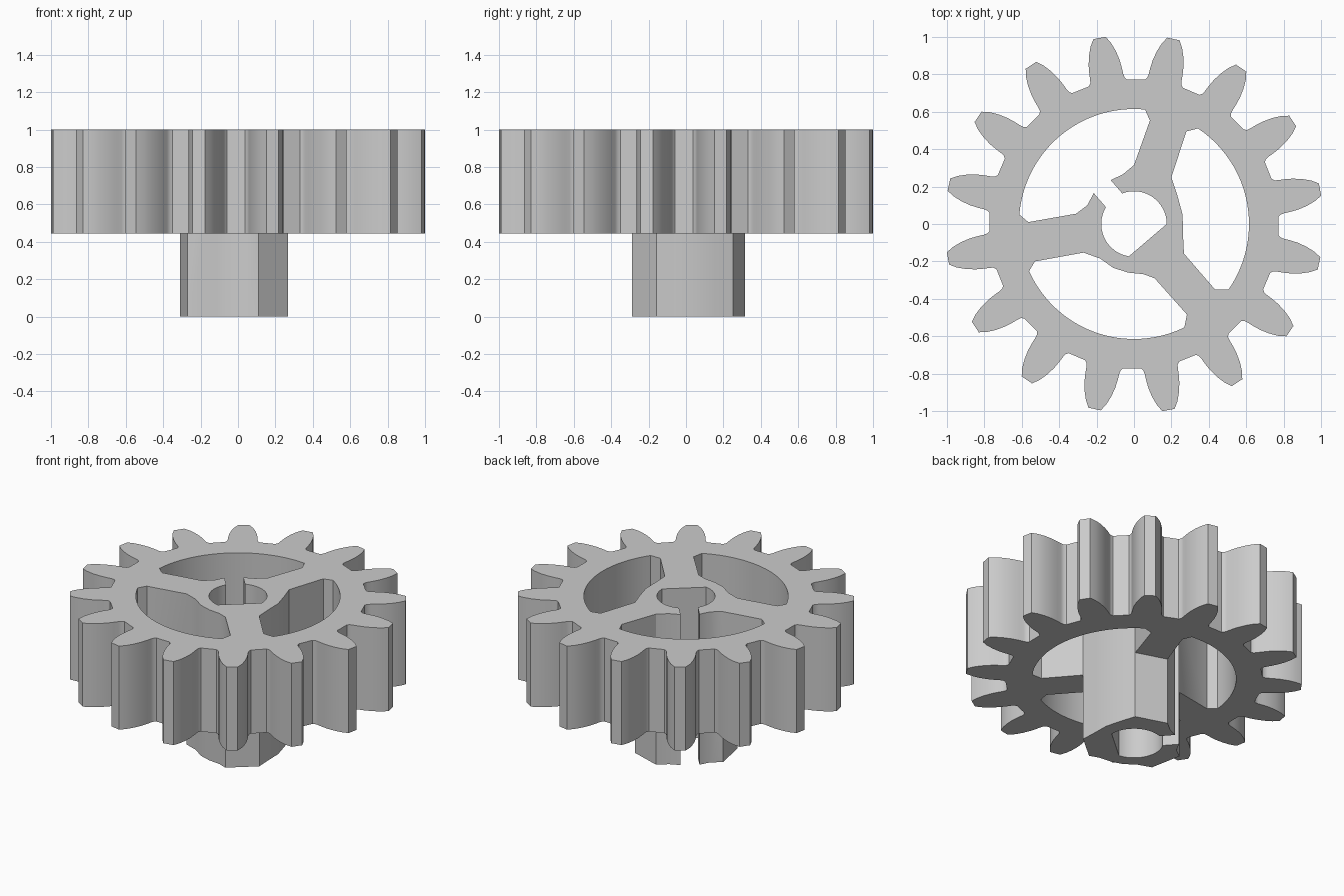
import bpy
import bmesh
from math import radians, sin, cos
from mathutils import Vector

cube = bpy.data.objects.get("Cube")
if cube:
    bpy.data.objects.remove(cube, do_unlink=True)

TEETH = 16
FIRST_TOOTH = 10.5
GEAR_BOTTOM, GEAR_TOP = 0.445, 1.0
RIM_RADIUS, BORE_RADIUS = 0.615, 0.175


def polar(radius, degrees):
    return (radius * cos(radians(degrees)), radius * sin(radians(degrees)))


def arc(radius, start, end, steps):
    return [polar(radius, start + (end - start) * i / steps) for i in range(steps + 1)]


# Tooth outline: half angle in degrees and radius, from tip to root
flank = [(1.9, 1.012), (3.3, 0.975), (4.5, 0.93), (5.5, 0.88), (6.1, 0.835),
         (6.4, 0.805), (6.8, 0.786), (7.7, 0.774)]
teeth = []
for i in range(TEETH):
    centre = FIRST_TOOTH + i * 360 / TEETH
    teeth += [polar(r, centre - a) for a, r in reversed(flank)]
    teeth += [polar(r, centre + a) for a, r in flank]

# Split bore with a flat on one side, opening through the slit
bore = arc(BORE_RADIUS, 149, 261, 16) + arc(BORE_RADIUS, 0, 111, 16)

# Each slot: the boundary along spokes and rim, then the boundary along the hub
slots = [
    ([(0, 0.315), (0.085, 0.553)] + arc(RIM_RADIUS, 84.5, 175.3, 24)
     + [(-0.565, 0.01), (-0.31, 0.055)],
     [(-0.25, 0.10), (-0.215, 0.165)] + bore + [(-0.125, 0.235), (-0.06, 0.265)]),
    ([(-0.27, -0.153), (-0.53, -0.2)] + arc(RIM_RADIUS, 204.2, 296, 24)
     + [(0.283, -0.484), (0.11, -0.29)],
     [(0.05, -0.268), (-0.03, -0.26), (-0.11, -0.235), (-0.18, -0.185)]),
    ([(0.267, -0.158), (0.433, -0.35)] + arc(RIM_RADIUS, 325.2, 416.2, 24)
     + [(0.28, 0.495), (0.2, 0.25)],
     [(0.23, 0.16), (0.26, 0.05), (0.262, -0.056)]),
]
hub, web, holes = [], [], []
for rim_side, hub_side in slots:
    hub += [rim_side[0]] + hub_side[::-1] + [rim_side[-1]]
    web += rim_side
    holes.append(rim_side + hub_side)

bm = bmesh.new()


def cap(loops, z, up):
    """Fill a flat region bounded by the given loops."""
    edges = []
    for loop in loops:
        verts = [bm.verts.new((x, y, z)) for x, y in loop]
        edges += [bm.edges.new((verts[i - 1], verts[i])) for i in range(len(verts))]
    bmesh.ops.triangle_fill(bm, use_beauty=True, edges=edges, normal=Vector((0, 0, up)))


def wall(loop, low, high):
    """Raise a closed loop into a vertical wall."""
    bottom = [bm.verts.new((x, y, low)) for x, y in loop]
    top = [bm.verts.new((x, y, high)) for x, y in loop]
    for i in range(len(loop)):
        bm.faces.new((bottom[i - 1], bottom[i], top[i], top[i - 1]))


# Toothed wheel with three slots
cap([teeth] + holes, GEAR_TOP, 1)
cap([teeth, web], GEAR_BOTTOM, -1)
for outline in [teeth] + holes:
    wall(outline, GEAR_BOTTOM, GEAR_TOP)

# Split hub below the wheel
cap([hub], 0, -1)
wall(hub, 0, GEAR_BOTTOM)

bmesh.ops.remove_doubles(bm, verts=bm.verts, dist=0.0002)
bmesh.ops.recalc_face_normals(bm, faces=bm.faces)
mesh = bpy.data.meshes.new("spur_gear")
bm.to_mesh(mesh)
bm.free()

grey = bpy.data.materials.new("plain_grey")
grey.use_nodes = True
colour = (0.6, 0.6, 0.6, 1)
grey.diffuse_color = colour
grey.node_tree.nodes["Principled BSDF"].inputs["Base Color"].default_value = colour
mesh.materials.append(grey)

gear = bpy.data.objects.new("spur_gear", mesh)
bpy.context.collection.objects.link(gear)
bpy.ops.object.select_all(action="DESELECT")
gear.select_set(True)
bpy.context.view_layer.objects.active = gear
bpy.ops.object.shade_smooth_by_angle(angle=radians(30))
